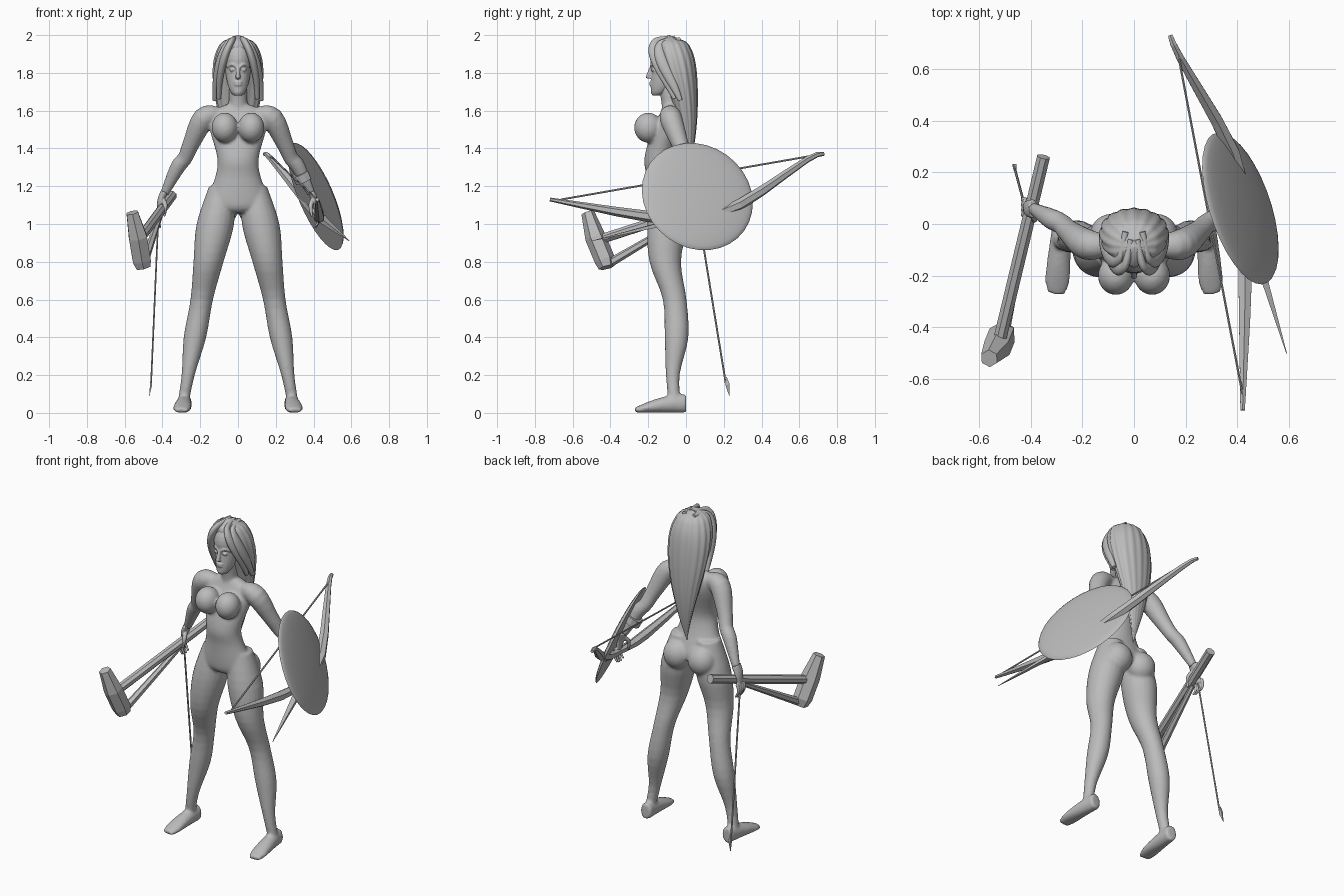
import bpy, bmesh
from math import sin, cos, pi, sqrt
from mathutils import Vector, Matrix

cube = bpy.data.objects.get("Cube")
if cube:
    bpy.data.objects.remove(cube)

grey = bpy.data.materials.new("clay grey")
grey.use_nodes = True
grey.diffuse_color = (0.5, 0.5, 0.5, 1)
grey.node_tree.nodes["Principled BSDF"].inputs["Base Color"].default_value = grey.diffuse_color
X_AXIS, Y_AXIS, Z_AXIS = Matrix.Identity(3)
SIDES = {"right": -1, "left": 1}


def rule(formula, steps):
    """Evaluate a cross-section formula along a part, from start to end."""
    return [formula(i / steps) for i in range(steps + 1)]


def spline(rows, steps):
    """Resample rows of numbers along a smooth curve."""
    result, last = [], len(rows) - 1
    for i in range(last):
        before, start, end, after = rows[max(i - 1, 0)], rows[i], rows[i + 1], rows[min(i + 2, last)]
        for j in range(steps):
            t = j / steps
            result.append([
                b + t / 2 * (c - a + t * (2 * a - 5 * b + 4 * c - d + t * (3 * (b - c) + d - a)))
                for a, b, c, d in zip(before, start, end, after)])
    result.append(list(rows[-1]))
    return result


def loft(bm, rows, sides=20, steps=4, side=1, deep=1, level=False, reference=None, ridges=0):
    """Skin elliptical rings given as x, y, z, width and, where it differs, depth."""
    rows = spline(rows, steps)
    points = [Vector((side * row[0], row[1], row[2])) for row in rows]
    if reference is None:
        run = (points[-1] - points[0]).normalized()
        reference = Y_AXIS if abs(run.z) > 0.6 else Z_AXIS
    rings = []
    for i, (point, row) in enumerate(zip(points, rows)):
        across, along = X_AXIS, Y_AXIS
        if not level:
            tangent = points[min(i + 1, len(points) - 1)] - points[max(i - 1, 0)]
            across = tangent.cross(reference).normalized()
            along = tangent.normalized().cross(across)
        ring = []
        for j in range(sides):
            angle = 2 * pi * (j + 0.5) / sides
            swell = 1 + 0.025 * cos(ridges * angle) if ridges else 1
            offset = across * row[3] * cos(angle) + along * row[-1] * deep * sin(angle)
            ring.append(bm.verts.new(point + offset * swell))
        rings.append(ring)
    for lower, upper in zip(rings, rings[1:]):
        for j in range(sides):
            k = (j + 1) % sides
            bm.faces.new((lower[j], lower[k], upper[k], upper[j]))
    bm.faces.new(rings[0][::-1])
    bm.faces.new(rings[-1])


def ball(bm, centre, size):
    matrix = Matrix.Translation(centre) @ Matrix.Diagonal((*size, 1))
    bmesh.ops.create_uvsphere(bm, u_segments=24, v_segments=14, radius=1, matrix=matrix)


def finish(name, bm, smooth=True, voxel=0, soften=2):
    """Turn the mesh into an object, fusing its shells when a voxel size is given."""
    bmesh.ops.recalc_face_normals(bm, faces=bm.faces)
    mesh = bpy.data.meshes.new(name)
    bm.to_mesh(mesh)
    bm.free()
    mesh.materials.append(grey)
    mesh.polygons.foreach_set("use_smooth", [smooth] * len(mesh.polygons))
    if smooth:
        mesh.set_sharp_from_angle(angle=pi / 4)
    part = bpy.data.objects.new(name, mesh)
    bpy.context.collection.objects.link(part)
    if voxel:
        fuse = part.modifiers.new("fuse", 'REMESH')
        fuse.mode = 'VOXEL'
        fuse.voxel_size = voxel
        fuse.use_smooth_shade = True
        relax = part.modifiers.new("relax", 'SMOOTH')
        relax.factor = 0.5
        relax.iterations = soften


def single(name, rows, sides=6, steps=1, smooth=False, deep=1):
    bm = bmesh.new()
    loft(bm, rows, sides, steps, deep=deep)
    finish(name, bm, smooth)


def foot_ring(t):
    height = 0.05 * cos(1.3 * t)
    width = (0.035 + 0.02 * t) * (1 - 0.4 * t ** 8)
    return 0.28 + 0.02 * t, -0.27 * t, height, width, height


# Body: torso, neck, limbs and feet fused into one skin
bm = bmesh.new()
torso = [(-.08, 1.63, .07, .04), (-.08, 1.58, .16, .06), (-.1, 1.5, .15, .08), (-.14, 1.35, .11, .08),
         (-.13, 1.25, .12, .08), (-.1, 1.1, .17, .1), (-.1, 1.06, .1, .07)]
loft(bm, [(0, *row) for row in torso], sides=32, level=True)
loft(bm, [(0, -.07, 1.57, .06), (0, -.08, 1.64, .05), (0, -.1, 1.74, .05)], level=True)
leg = [(1.2, -.1, .07), (1, -.1, .1), (.8, -.11, .08), (.6, -.06, .06),
       (.4, -.05, .06), (.2, -.07, .035), (.05, -.06, .03)]
arm = [(.1, -.08, 1.58, .04), (.18, -.08, 1.56, .06), (.25, -.03, 1.42, .045),
       (.28, 0, 1.35, .04), (.32, .02, 1.3, .04), (.39, .06, 1.16, .023)]
for side in SIDES.values():
    ball(bm, (side * .07, -.2, 1.51), (.07, .075, .08))
    ball(bm, (side * .085, -.04, 1.08), (.085, .08, .09))
    loft(bm, [(.3 - .18 * z, y, z, width) for z, y, width in leg], side=side, deep=1.05, level=True)
    loft(bm, rule(foot_ring, 8), side=side)
    loft(bm, arm, side=side)
finish("body", bm, voxel=.009, soften=5)

# Hands: palm, four hanging fingers and a thumb
for label, side in SIDES.items():
    bm = bmesh.new()
    loft(bm, [(.39, .06, 1.17, .02), (.41, .06, 1.12, .018, .034)[:4], (.42, .07, 1.05, .01)],
         side=side, deep=1.8)
    for finger in range(4):
        y = .035 + .02 * finger
        length = .07 + .02 * sin(pi * (finger + 1) / 5)
        loft(bm, rule(lambda t: (.42 + .015 * sin(pi * t) - .01 * t, y, 1.07 - length * t,
                                 .01 - .004 * t), 5), sides=10, side=side)
    loft(bm, [(.4, .05, 1.13, .013), (.385, .02, 1.1, .012), (.39, .01, 1.04, .006)], side=side)
    finish(label + "_hand", bm, voxel=.004)

# Head with nose, lips, chin, brows, eyes and ears
bm = bmesh.new()
ball(bm, (0, -.095, 1.87), (.075, .095, .105))
loft(bm, [(0, -.155, 1.68, .02), (0, -.14, 1.7, .04), (0, -.12, 1.75, .058), (0, -.1, 1.83, .07)],
     deep=1.15, level=True)
loft(bm, [(0, -.18, 1.84, .008), (0, -.2, 1.78, .013), (0, -.19, 1.77, .012)], level=True)
for z in (1.75, 1.737):
    ball(bm, (0, -.185, z), (.022, .01, .006))
ball(bm, (0, -.175, 1.7), (.02, .012, .013))
for side in SIDES.values():
    ball(bm, (side * .03, -.175, 1.815), (.016, .01, .008))
    ball(bm, (side * .07, -.09, 1.81), (.01, .02, .03))
    loft(bm, [(.01, -.185, 1.83, .006), (.03, -.18, 1.845, .007), (.06, -.15, 1.83, .005)], side=side)
finish("head", bm, voxel=.005)


# Hair: ridged fall tapering to a point down the back
def fall_ring(t):
    width = .13 * sin(pi * sqrt(t)) + .002
    depth = width * (.55 + .5 * (1 - t) ** 4)
    return 0, -.09 + .1 * sin(2.2 * t), 2 - .8 * t, width, depth


bm = bmesh.new()
loft(bm, rule(fall_ring, 24), sides=80, steps=2, level=True, ridges=16)
# Front locks, parted at the middle and sweeping down beside the face
for side in SIDES.values():
    for layer in range(2):
        loft(bm, rule(lambda t: (.012 + .02 * layer + .09 * sin(t * pi / 2),
                                 -.06 + .03 * layer - .11 * sin(pi * t ** .6),
                                 1.985 - .01 * layer - .32 * t ** 1.5,
                                 .012 + .02 * sin(pi * t), .012 + .008 * sin(pi * t)), 8),
             side=side, reference=X_AXIS)
finish("hair", bm)

# Shield: shallow dome strapped to the left forearm
facing = Vector((.88, .29, .38)).normalized()
middle = Vector((.41, .06, 1.145))
single("shield", rule(lambda t: (*(middle + facing * .035 * sin(1.5 * t)), .307 * cos(1.5 * t)), 8),
       sides=32, smooth=True)
single("shield_strap", [(.33, .03, 1.27, .05), (.35, .04, 1.23, .05)], sides=12)

# Bow held in the left hand, with a spike beside it
single("bow", [(.14, .73, 1.37, .01), (.18, .64, 1.34, .017), (.38, .28, 1.1, .03),
               (.42, .05, 1.04, .02), (.43, -.2, 1.04, .03), (.42, -.72, 1.13, .01)], steps=3)
single("bowstring", [(.17, .66, 1.36, .005), (.42, -.66, 1.13, .005)])
single("spike", [(.42, .08, 1.05, .01), (.44, 0, 1.03, .03), (.59, -.5, .91, .002)], sides=4, deep=.7)

# Hammer in the right hand
single("hammer_handle", [(-.35, .26, 1.15, .027), (-.52, -.45, .92, .027)], sides=8)
single("hammer_brace", [(-.41, .03, 1.05, .014), (-.5, -.41, .79, .024)])
single("hammer_head", [(-.56, -.52, 1.06, .035), (-.53, -.48, .93, .055),
                       (-.51, -.43, .81, .055), (-.5, -.42, .77, .043)])

# Arrow hanging point down from the right hand
single("arrow_shaft", [(-.42, .06, 1.08, .005), (-.46, .21, .16, .005)])
single("arrow_point", [(-.46, .21, .19, .004), (-.46, .22, .15, .008), (-.47, .23, .09, .001)],
       sides=4, deep=2)
